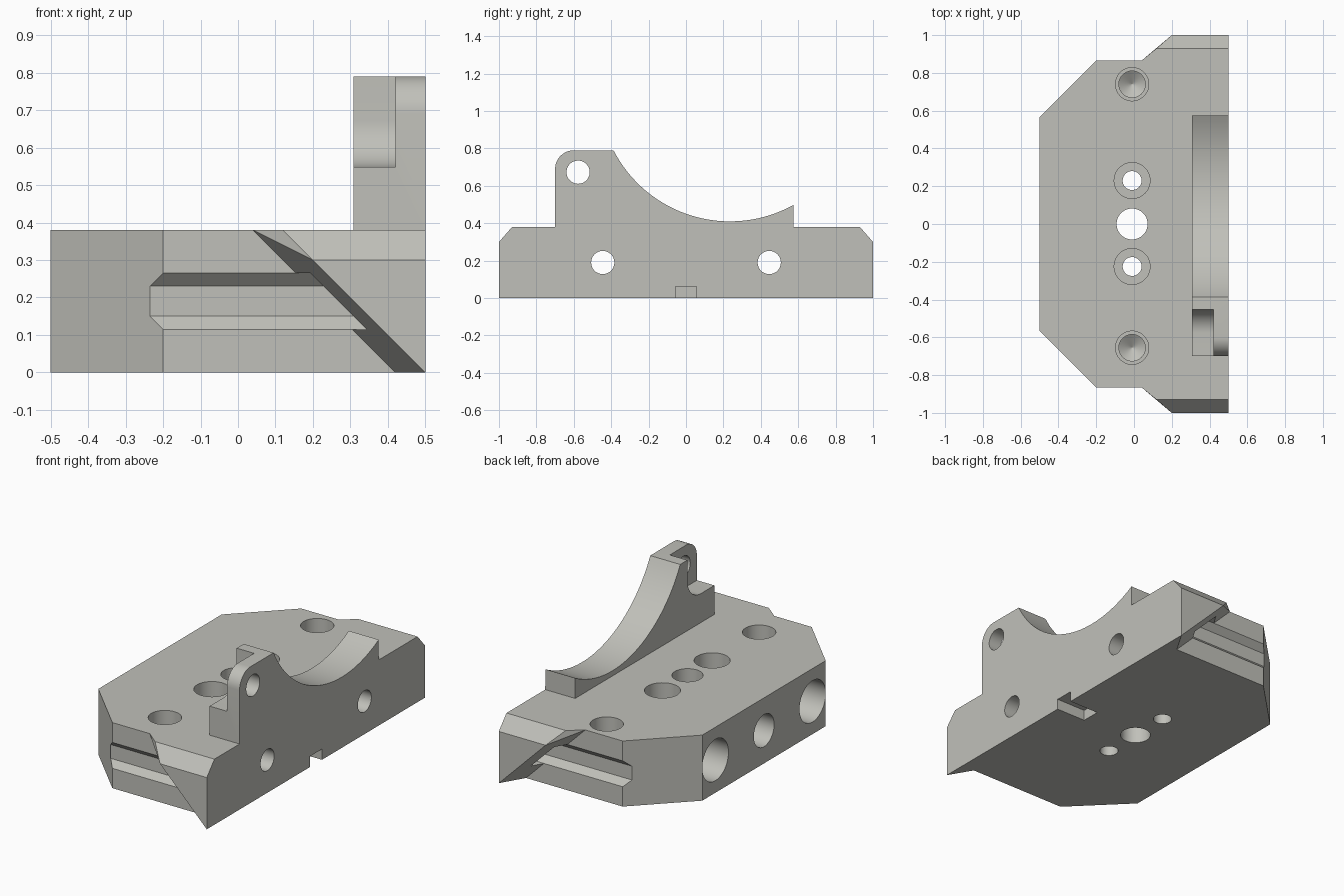
import bpy, bmesh, math
from mathutils import Matrix, Vector

if "Cube" in bpy.data.objects:
    bpy.data.objects.remove(bpy.data.objects["Cube"])

metal = bpy.data.materials.new("warm grey metal")
metal.diffuse_color = (0.53, 0.53, 0.49, 1)
metal.use_nodes = True
metal.node_tree.nodes["Principled BSDF"].inputs["Base Color"].default_value = metal.diffuse_color


def finish(name, bm):
    bmesh.ops.recalc_face_normals(bm, faces=bm.faces[:])
    me = bpy.data.meshes.new(name)
    bm.to_mesh(me)
    bm.free()
    ob = bpy.data.objects.new(name, me)
    bpy.context.collection.objects.link(ob)
    me.materials.append(metal)
    return ob


def hull(name, pts):
    bm = bmesh.new()
    for p in pts:
        bm.verts.new(p)
    bmesh.ops.convex_hull(bm, input=bm.verts[:])
    bmesh.ops.dissolve_limit(bm, angle_limit=0.002, verts=bm.verts[:], edges=bm.edges[:])
    return finish(name, bm)


def prism(name, profile, axis, a, b):
    """Extrude a 2D profile along z (xy profile) or x (yz profile)."""
    bm = bmesh.new()
    put = (lambda p, t: (p[0], p[1], t)) if axis == 'z' else (lambda p, t: (t, p[0], p[1]))
    f = bm.faces.new([bm.verts.new(put(p, a)) for p in profile])
    g = bmesh.ops.extrude_face_region(bm, geom=[f])
    bmesh.ops.translate(bm, verts=[v for v in g['geom'] if isinstance(v, bmesh.types.BMVert)],
                        vec=Vector(put((0, 0), b - a)))
    return finish(name, bm)


def lathe(name, rings, origin, axis, n=48):
    """Stepped round cutter from (distance, radius) pairs along an axis."""
    bm = bmesh.new()
    loops = []
    for t, r in rings:
        loops.append([bm.verts.new((r * math.cos(2 * math.pi * i / n),
                                    r * math.sin(2 * math.pi * i / n), t)) for i in range(n)])
    for A, B in zip(loops, loops[1:]):
        for i in range(n):
            j = (i + 1) % n
            bm.faces.new((A[i], A[j], B[j], B[i]))
    bm.faces.new(loops[0])
    bm.faces.new(loops[-1])
    rot = Matrix.Rotation(math.pi / 2, 4, 'Y') if axis == 'x' else Matrix()
    bm.transform(Matrix.Translation(origin) @ rot)
    return finish(name, bm)


def arc(cx, cz, r, a0, a1, n):
    return [(cx + r * math.cos(math.radians(a0 + (a1 - a0) * i / n)),
             cz + r * math.sin(math.radians(a0 + (a1 - a0) * i / n))) for i in range(n + 1)]


def combine(ob, other, op):
    other.hide_render = True
    m = ob.modifiers.new(op, 'BOOLEAN')
    m.operation, m.solver, m.object = op, 'EXACT', other
    bpy.context.view_layer.objects.active = ob
    bpy.ops.object.modifier_apply(modifier=m.name)
    bpy.data.objects.remove(other, do_unlink=True)


H = 0.38
# base plate with clipped left corners
block = prism("fixture_block", [(-.5, -.565), (-.2, -.865), (.5, -.865), (.5, .865),
                                (-.2, .865), (-.5, .565)], 'z', 0, H)

# undercut ears at both ends
for s in (-1, 1):
    ear = hull("ear", [(.04, s * .865, H), (.42, s * .865, 0), (.5, s * .865, 0), (.5, s * .865, H),
                       (.12, s * .93, H), (.5, s * .93, 0), (.5, s * .93, H),
                       (.2, s, .3), (.5, s, .3), (.5, s, 0)])
    combine(block, ear, 'UNION')

# upright cradle wall with rounded lug and concave saddle
wall = [(-.7, H - .1)] + arc(-.6, .69, .1, 180, 90, 10)
a0 = math.degrees(math.atan2(.79 - 1.11, -.62))
a1 = math.degrees(math.atan2(.497 - 1.11, .34))
wall += arc(.235, 1.11, .70, a0, a1, 32) + [(.575, H - .1)]
combine(block, prism("cradle_wall", wall, 'x', .308, .5), 'UNION')

# pocket in the lug, rounded at its inner lower corner
pocket = [(-.8, .548)] + arc(-.577, .673, .125, -90, 0, 14) + [(-.452, .9), (-.8, .9)]
combine(block, prism("pocket_cutter", pocket, 'x', .2, .42), 'DIFFERENCE')

# end grooves with sloped sides, stopping at the ear undercut
for s in (-1, 1):
    prof = [(.83, .15), (.83, .23), (.865, .265), (.93, .265), (.93, .115), (.865, .115)]
    pts = [(-.6, s * y, z) for y, z in prof] + [(.4985 - z, s * y, z) for y, z in prof]
    combine(block, hull("groove_cutter", pts), 'DIFFERENCE')

# key slot under the right edge
combine(block, prism("slot_cutter", [(-.055, -.1), (.055, -.1), (.055, .062), (-.055, .062)],
                     'x', .31, .6), 'DIFFERENCE')

# vertical holes: blind drilled, counterbored and plain
holes = []
for y in (.74, -.655):
    holes.append(([(.06, .002), (.105, .07), (.2, .07), (.2, .088), (.5, .088)], (-.01, y, 0), 'z'))
for y in (.23, -.225):
    holes.append(([(-.1, .05), (.2, .05), (.2, .095), (.5, .095)], (-.01, y, 0), 'z'))
holes.append(([(-.1, .082), (.5, .082)], (-.01, 0, 0), 'z'))
# horizontal holes: counterbored bolts, centre port and lug pivot
for y in (-.445, .445):
    holes.append(([(-.6, .12), (-.2, .12), (-.2, .062), (.6, .062)], (0, y, .19), 'x'))
holes.append(([(-.6, .093), (-.2, .093), (-.2, .06), (-.01, .06)], (0, 0, .19), 'x'))
holes.append(([(.2, .062), (.6, .062)], (0, -.577, .673), 'x'))
for rings, origin, axis in holes:
    combine(block, lathe("hole_cutter", rings, origin, axis), 'DIFFERENCE')

# smooth the round surfaces, keep crisp edges
for o in bpy.context.selected_objects:
    o.select_set(False)
block.select_set(True)
bpy.context.view_layer.objects.active = block
bpy.ops.object.shade_smooth_by_angle(angle=math.radians(25))
